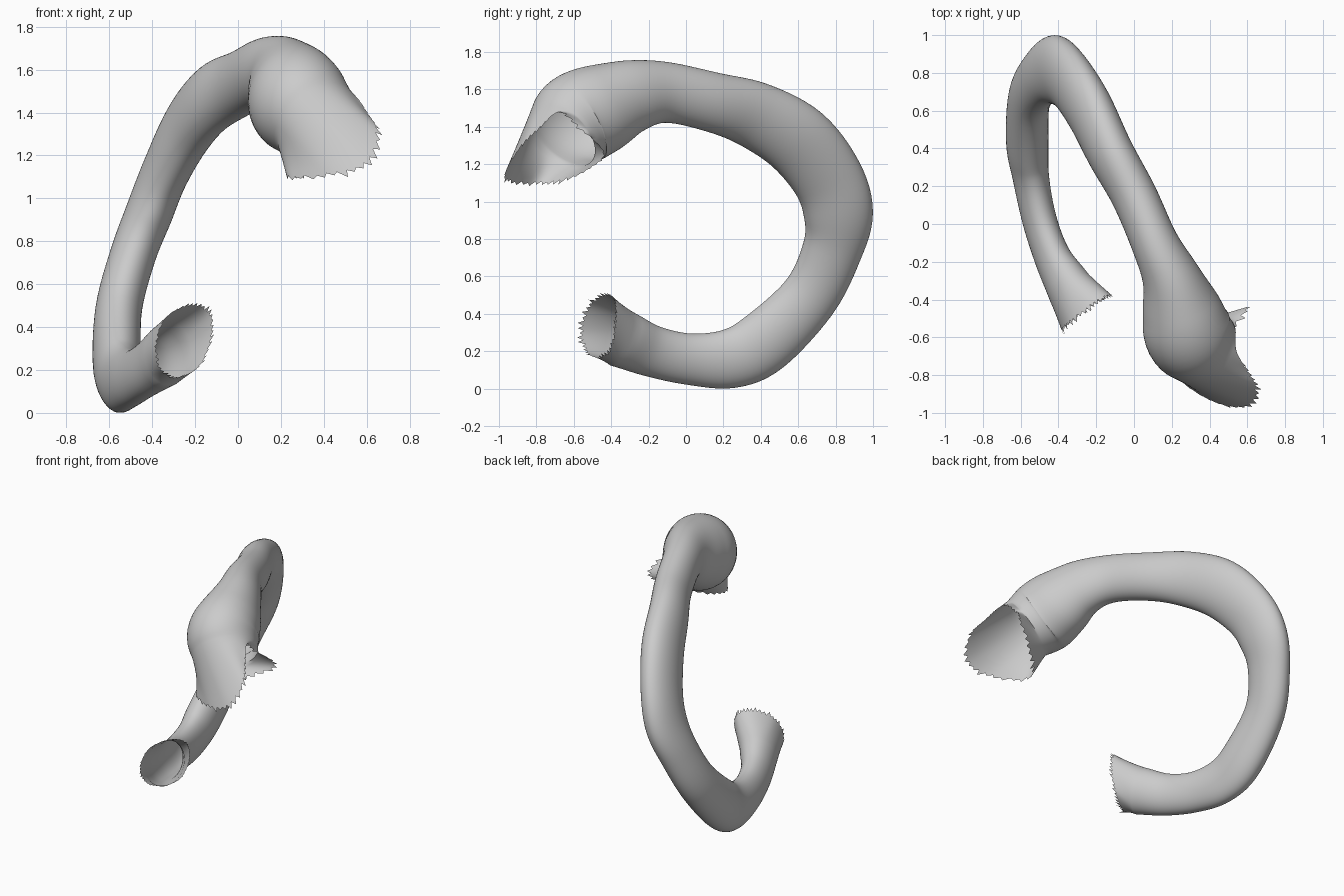
import bpy, bmesh, math, random
from mathutils import Vector

random.seed(4)
cube = bpy.data.objects.get("Cube")
if cube:
    bpy.data.objects.remove(cube, do_unlink=True)

SIDES = 80    # vertices around the tube
STEPS = 6     # rings between two stations

# Stations along the tube: x, y, z, radius in the loop plane, radius across it
STATIONS = [Vector(s) for s in (
    (-.34, -.34, .265, .155, .12),
    (-.43, -.18, .20, .138, .095),
    (-.50, .02, .158, .138, .09),
    (-.545, .24, .162, .16, .095),
    (-.565, .42, .25, .17, .11),
    (-.555, .66, .49, .155, .108),
    (-.49, .78, .735, .16, .107),
    (-.415, .815, .93, .185, .11),
    (-.34, .76, 1.12, .19, .11),
    (-.235, .60, 1.325, .195, .118),
    (-.125, .375, 1.46, .18, .12),
    (0, .15, 1.53, .16, .12),
    (.11, -.10, 1.583, .162, .125),
    (.195, -.28, 1.565, .195, .155),
    (.25, -.45, 1.50, .24, .21),
    (.29, -.58, 1.44, .25, .235),
    (.36, -.66, 1.365, .215, .215),
)]

# Torn rims, each listed from the side facing away from the loop
LOWER_RIM = [Vector(p) for p in (
    (-.28, -.46, .165), (-.36, -.53, .20), (-.385, -.555, .31), (-.34, -.515, .44),
    (-.23, -.43, .50), (-.14, -.38, .475), (-.125, -.375, .36), (-.18, -.40, .22),
)]
UPPER_RIM = [Vector(p) for p in (
    (.65, -.88, 1.30), (.59, -.965, 1.16), (.42, -.94, 1.11), (.235, -.81, 1.10),
    (.28, -.68, 1.11), (.45, -.53, 1.17), (.60, -.44, 1.26), (.53, -.55, 1.38),
    (.54, -.67, 1.48), (.60, -.78, 1.40),
)]


def spline(a, b, c, d, t):
    """Catmull-Rom interpolation between b and c."""
    return (b * 2 + (c - a) * t + (a * 2 - b * 5 + c * 4 - d) * t**2
            + (b * 3 - a - c * 3 + d) * t**3) / 2


def smooth_path(points):
    pts = [points[0] * 2 - points[1]] + points + [points[-1] * 2 - points[-2]]
    out = [spline(*four, i / STEPS)
           for four in zip(pts, pts[1:], pts[2:], pts[3:]) for i in range(STEPS)]
    return out + [points[-1]]


def smooth_rim(points):
    """Closed curve through the rim points, with one sample for each side."""
    n = len(points)
    out = []
    for s in range(SIDES):
        k, t = divmod(s * n / SIDES, 1)
        out.append(spline(*(points[(int(k) + j) % n] for j in (-1, 0, 1, 2)), t))
    return out


def ring_points(station, tangent):
    """Elliptical cross-section with one axis pointing away from the loop."""
    centre = Vector(station[:3])
    away = Vector((.4 * centre.x + .12, centre.y - .15, centre.z - .9))
    outward = (away - tangent * away.dot(tangent)).normalized()
    across = tangent.cross(outward)
    angles = [math.tau * i / SIDES for i in range(SIDES)]
    return [centre + outward * station[3] * math.cos(a)
            + across * station[4] * math.sin(a) for a in angles]


def flare(ring, rim):
    """Rings leading from a tube end to its rim, finished with torn teeth."""
    rim = smooth_rim(rim)
    rows = [[p.lerp(q, k / STEPS) for p, q in zip(ring, rim)]
            for k in range(1, STEPS + 1)]
    for i, (p, q) in enumerate(zip(ring, rim)):
        reach = random.uniform(.01, .035) if i % 2 else random.uniform(-.012, .0)
        rows[-1][i] = q + (q - p).normalized() * reach
    return rows


# Tube rings, with a flare at each end
path = smooth_path(STATIONS)
rings = []
for i, station in enumerate(path):
    before, after = path[max(i - 1, 0)], path[min(i + 1, len(path) - 1)]
    tangent = (Vector(after[:3]) - Vector(before[:3])).normalized()
    rings.append(ring_points(station, tangent))
rings = flare(rings[0], LOWER_RIM)[::-1] + rings + flare(rings[-1], UPPER_RIM)

# Skin the rings
bm = bmesh.new()
rows = [[bm.verts.new(p) for p in ring] for ring in rings]
for lower, upper in zip(rows, rows[1:]):
    for i in range(SIDES):
        j = (i + 1) % SIDES
        bm.faces.new((lower[i], lower[j], upper[j], upper[i]))
bmesh.ops.recalc_face_normals(bm, faces=bm.faces)
mesh = bpy.data.meshes.new("vessel_tube")
bm.to_mesh(mesh)
bm.free()

# Plain grey material
grey = bpy.data.materials.new("light_grey")
grey.use_nodes = True
colour = (.6, .6, .6, 1)
grey.diffuse_color = colour
grey.node_tree.nodes["Principled BSDF"].inputs["Base Color"].default_value = colour
mesh.materials.append(grey)

tube = bpy.data.objects.new("vessel_tube", mesh)
bpy.context.collection.objects.link(tube)
bpy.context.view_layer.objects.active = tube
tube.select_set(True)
bpy.ops.object.shade_smooth_by_angle(angle=math.radians(60))
